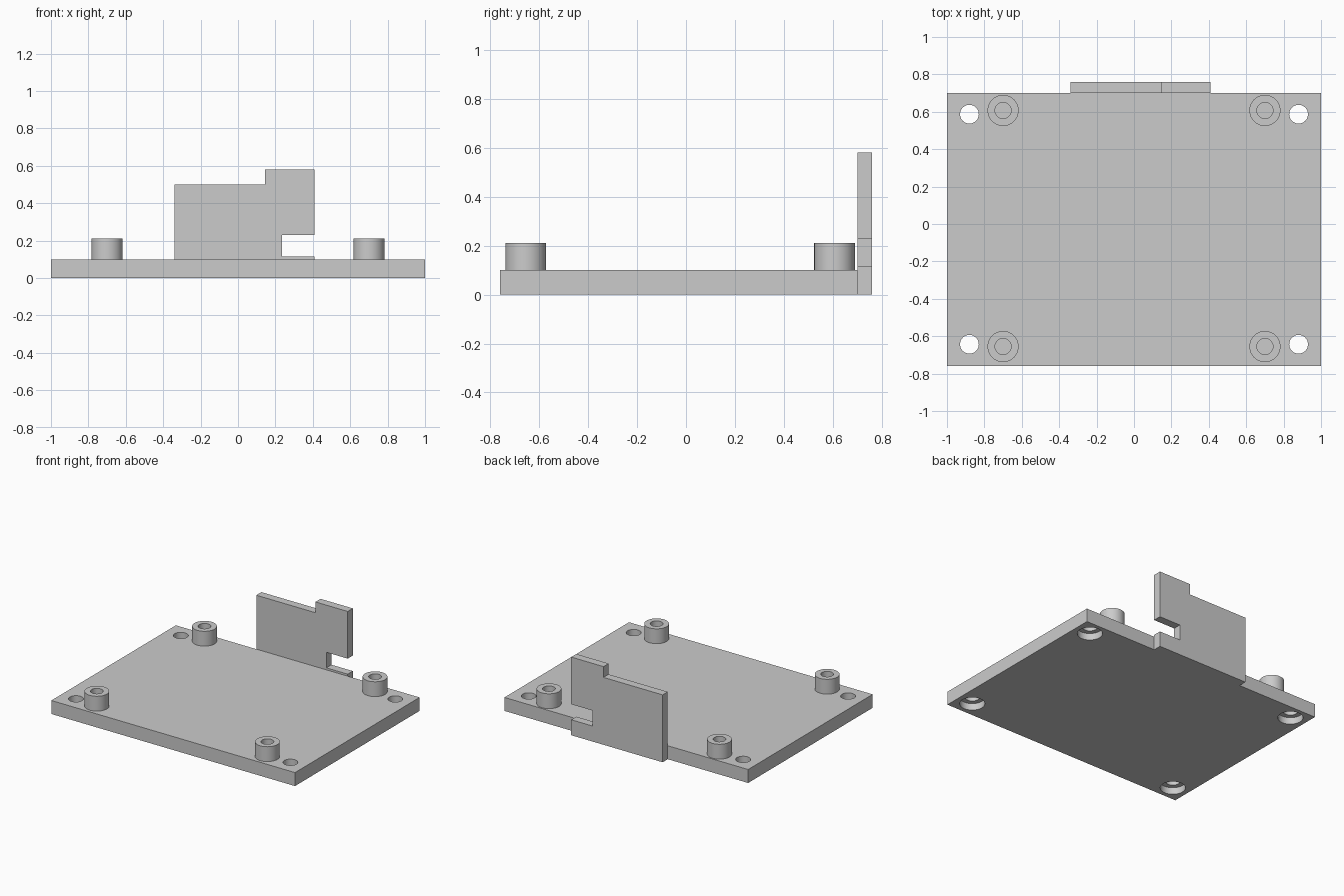
import bpy
import bmesh
from math import radians, tau
from mathutils import Matrix, Vector

if "Cube" in bpy.data.objects:
    bpy.data.objects.remove(bpy.data.objects["Cube"])

# Single plain grey material
GREY = (0.6, 0.6, 0.6, 1)
grey = bpy.data.materials.new("plain_grey")
grey.use_nodes = True
grey.diffuse_color = GREY
grey.node_tree.nodes["Principled BSDF"].inputs["Base Color"].default_value = GREY

THICK = 0.10      # base plate thickness
BACK = 0.70       # rear edge of the base plate
FRONT = -0.76


def finish(name, bm):
    """Turn a bmesh into a linked object with the grey material."""
    bmesh.ops.recalc_face_normals(bm, faces=bm.faces)
    mesh = bpy.data.meshes.new(name)
    bm.to_mesh(mesh)
    bm.free()
    mesh.materials.append(grey)
    obj = bpy.data.objects.new(name, mesh)
    bpy.context.collection.objects.link(obj)
    return obj


def activate(obj):
    bpy.ops.object.select_all(action="DESELECT")
    obj.select_set(True)
    bpy.context.view_layer.objects.active = obj


def smooth(obj):
    activate(obj)
    bpy.ops.object.shade_smooth_by_angle(angle=radians(30))


def prism(name, outline, start, offset):
    """Extrude a closed outline of vectors along an offset."""
    bm = bmesh.new()
    face = bm.faces.new([bm.verts.new(p) for p in outline])
    moved = bmesh.ops.extrude_face_region(bm, geom=[face], use_keep_orig=True)["geom"]
    verts = [v for v in moved if isinstance(v, bmesh.types.BMVert)]
    bmesh.ops.translate(bm, verts=verts, vec=offset)
    bmesh.ops.translate(bm, verts=bm.verts, vec=start)
    return finish(name, bm)


def revolve(name, profile, place):
    """Lathe a closed (radius, z) profile about the vertical axis."""
    bm = bmesh.new()
    verts = [bm.verts.new((r, 0, z)) for r, z in profile]
    edges = [bm.edges.new((verts[i - 1], verts[i])) for i in range(len(verts))]
    bmesh.ops.spin(bm, geom=verts + edges, cent=(0, 0, 0), axis=(0, 0, 1),
                   angle=tau, steps=64, use_merge=True)
    bmesh.ops.remove_doubles(bm, verts=bm.verts, dist=1e-4)
    bmesh.ops.transform(bm, matrix=Matrix.Translation(place), verts=bm.verts)
    return finish(name, bm)


# Base plate
corners = [(-1, FRONT), (1, FRONT), (1, BACK), (-1, BACK)]
plate = prism("base_plate", [(x, y, 0) for x, y in corners],
              Vector((0, 0, 0)), Vector((0, 0, THICK)))

# Corner screw holes with a wider counterbore underneath
bore = [(0, -0.05), (0.085, -0.05), (0.085, 0.05), (0.05, 0.05), (0.05, 0.2), (0, 0.2)]
for x in (-0.88, 0.88):
    for y in (-0.643, 0.587):
        cutter = revolve("hole_cutter", bore, (x, y, 0))
        cut = plate.modifiers.new("screw_hole", "BOOLEAN")
        cut.object = cutter
        cut.operation = "DIFFERENCE"
        cut.solver = "EXACT"
        activate(plate)
        bpy.ops.object.modifier_apply(modifier=cut.name)
        bpy.data.objects.remove(cutter)
smooth(plate)

# Hollow standoffs
tube = [(0.043, 0), (0.083, 0), (0.083, 0.11), (0.043, 0.11)]
for side, x in (("right", -0.70), ("left", 0.70)):
    for end, y in (("front", -0.655), ("back", 0.607)):
        smooth(revolve(f"standoff_{end}_{side}", tube, (x, y, THICK)))

# Upright back panel with raised corner and side notch
panel = [(-0.34, 0), (0.41, 0), (0.41, 0.115), (0.235, 0.115), (0.235, 0.23),
         (0.41, 0.23), (0.41, 0.58), (0.145, 0.58), (0.145, 0.50), (-0.34, 0.50)]
prism("back_panel", [(x, 0, z) for x, z in panel],
      Vector((0, BACK, 0)), Vector((0, 0.06, 0)))
